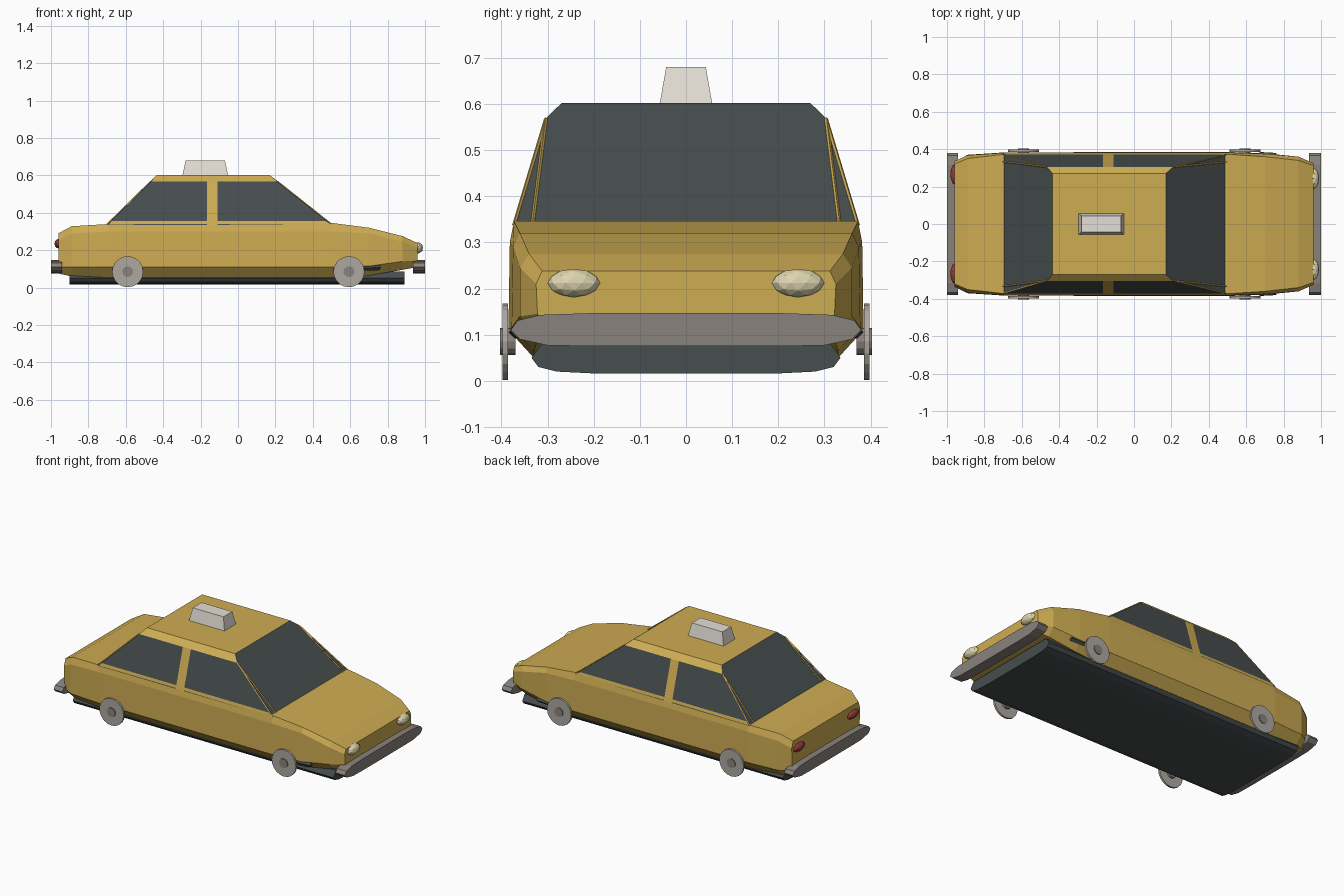
import bpy, bmesh, math
from mathutils import Vector, Matrix

if "Cube" in bpy.data.objects:
    bpy.data.objects.remove(bpy.data.objects["Cube"])


def material(name, rgb):
    m = bpy.data.materials.new(name)
    m.diffuse_color = (*rgb, 1)
    m.use_nodes = True
    m.node_tree.nodes["Principled BSDF"].inputs["Base Color"].default_value = m.diffuse_color
    return m


YELLOW = material("taxi yellow", (0.617, 0.413, 0.085))
DARK = material("dark glass", (0.063, 0.076, 0.077))
GREY = material("metal grey", (0.25, 0.223, 0.2))
WHEEL = material("wheel grey", (0.42, 0.39, 0.35))
WHITE = material("sign white", (0.78, 0.74, 0.67))
CREAM = material("lamp cream", (0.73, 0.67, 0.43))
RED = material("lamp red", (0.30, 0.045, 0.035))


def finish(name, bm, *mats):
    bmesh.ops.recalc_face_normals(bm, faces=bm.faces)
    me = bpy.data.meshes.new(name)
    bm.to_mesh(me)
    bm.free()
    for m in mats:
        me.materials.append(m)
    ob = bpy.data.objects.new(name, me)
    bpy.context.collection.objects.link(ob)
    return ob


def loft(name, rings, mat):
    """Skin closed rings of equal length and cap both ends."""
    bm = bmesh.new()
    rows = [[bm.verts.new(p) for p in r] for r in rings]
    n = len(rows[0])
    for a, b in zip(rows, rows[1:]):
        for i in range(n):
            j = (i + 1) % n
            bm.faces.new((a[i], a[j], b[j], b[i]))
    bm.faces.new(rows[0])
    bm.faces.new(rows[-1])
    return finish(name, bm, mat)


def mirrored(x, half):
    """Closed ring at x from (y, z) points running up the +y side."""
    return [(x, y, z) for y, z in half] + [(x, -y, z) for y, z in reversed(half)]


# Lower body: x, bottom (y, z), lower fold (y, z), upper fold (y, z), top (y, z)
stations = [
    (-0.96, (0.30, 0.075), (0.33, 0.11), (0.335, 0.25), (0.32, 0.29)),
    (-0.89, (0.32, 0.060), (0.37, 0.11), (0.368, 0.29), (0.35, 0.328)),
    (-0.69, (0.33, 0.050), (0.383, 0.11), (0.381, 0.30), (0.373, 0.340)),
    (0.50, (0.33, 0.050), (0.385, 0.11), (0.382, 0.30), (0.373, 0.346)),
    (0.70, (0.33, 0.065), (0.378, 0.115), (0.375, 0.29), (0.36, 0.320)),
    (0.88, (0.32, 0.095), (0.36, 0.14), (0.36, 0.245), (0.34, 0.275)),
    (0.96, (0.30, 0.110), (0.322, 0.145), (0.325, 0.21), (0.312, 0.238)),
]
loft("body", [mirrored(x, half) for x, *half in stations], YELLOW)

# Dark floor pan
pan = [(0.20, 0.016), (0.28, 0.02), (0.32, 0.03), (0.335, 0.05), (0.31, 0.085)]
loft("floor_pan", [mirrored(x, pan) for x in (-0.90, 0.89)], DARK)

# Cabin: glass panels, roof and door pillars
bm = bmesh.new()
LOW, EAVE, ROOF = (0.375, 0.335), (0.305, 0.568), (0.27, 0.602)
cols = [(-0.70, -0.466, -0.435), (-0.165,) * 3, (-0.11,) * 3, (0.50, 0.21, 0.17)]
grid = {}
for s in (-1, 1):
    for i, xs in enumerate(cols):
        for k, (x, (y, z)) in enumerate(zip(xs, (LOW, EAVE, ROOF))):
            grid[s, i, k] = bm.verts.new((x, s * y, z))
    for i in range(3):
        for k in range(2):
            f = bm.faces.new([grid[s, a, b] for a, b in
                              ((i, k), (i + 1, k), (i + 1, k + 1), (i, k + 1))])
            f.material_index = 1 if k == 0 and i != 1 else 0
for i in range(3):
    bm.faces.new([grid[s, a, 2] for s, a in ((-1, i), (-1, i + 1), (1, i + 1), (1, i))])
for i in (0, 3):
    foot = {s: bm.verts.new((cols[i][0], s * 0.333, 0.335)) for s in (-1, 1)}
    screen = [foot[-1], grid[-1, i, 1], grid[-1, i, 2],
              grid[1, i, 2], grid[1, i, 1], foot[1]]
    bm.faces.new(screen).material_index = 1
    for s in (-1, 1):
        bm.faces.new((foot[s], grid[s, i, 0], grid[s, i, 1])).material_index = 1
finish("cabin", bm, YELLOW, DARK)


def rod(name, a, b, r, mat, sides=4):
    a, b = Vector(a), Vector(b)
    d = b - a
    bm = bmesh.new()
    bmesh.ops.create_cone(bm, cap_ends=True, segments=sides, radius1=r, radius2=r,
                          depth=d.length,
                          matrix=Matrix.Translation((a + b) / 2)
                          @ d.to_track_quat('Z', 'Y').to_matrix().to_4x4())
    return finish(name, bm, mat)


# Thin yellow window trims and sills
for s in (-1, 1):
    for foot_x, head_x in ((0.50, 0.21), (-0.70, -0.466)):
        for foot_y in (0.333, 0.373):
            rod("window_trim", (foot_x, s * foot_y, 0.338),
                (head_x, s * 0.304, 0.568), 0.004, YELLOW)
    bm = bmesh.new()
    bm.faces.new([bm.verts.new(p) for p in (
        (-0.69, s * 0.3745, 0.338), (0.49, s * 0.3745, 0.344),
        (0.465, s * 0.3705, 0.356), (-0.675, s * 0.3705, 0.356))])
    finish("window_sill", bm, YELLOW)

# Bumpers
bumper = [(0.20, 0.075), (0.30, 0.077), (0.36, 0.09), (0.38, 0.11),
          (0.365, 0.131), (0.315, 0.143), (0.20, 0.147)]
for name, x0, x1 in (("front_bumper", 0.935, 1.0), ("rear_bumper", -1.0, -0.94)):
    loft(name, [mirrored(x, bumper) for x in (x0, x1)], GREY)

# Wheels with hubs, and the dark slots by the front wheels
for s in (-1, 1):
    for x in (-0.59, 0.593):
        rod("wheel", (x, s * 0.386, 0.085), (x, s * 0.398, 0.085), 0.083, WHEEL, 20)
        rod("hub", (x, s * 0.37, 0.085), (x, s * 0.403, 0.085), 0.029, GREY, 12)
    rod("wheel_slot", (0.67, s * 0.371, 0.105), (0.76, s * 0.366, 0.107), 0.014, DARK)

# Lamps
for name, x, y, z, size, mat in (
        ("headlight", 0.96, 0.243, 0.212, (0.03, 0.057, 0.031), CREAM),
        ("taillight", -0.955, 0.265, 0.235, (0.027, 0.057, 0.027), RED)):
    for s in (-1, 1):
        bm = bmesh.new()
        bmesh.ops.create_icosphere(bm, subdivisions=2, radius=1,
                                   matrix=Matrix.Translation((x, s * y, z))
                                   @ Matrix.Diagonal((*size, 1)))
        finish(name, bm, mat)

# Roof sign
loft("roof_sign", [[(-0.175 + a * hx, b * hy, z) for a, b in
                    ((-1, -1), (1, -1), (1, 1), (-1, 1))]
                   for hx, hy, z in ((0.122, 0.057, 0.60), (0.105, 0.043, 0.68))], WHITE)
